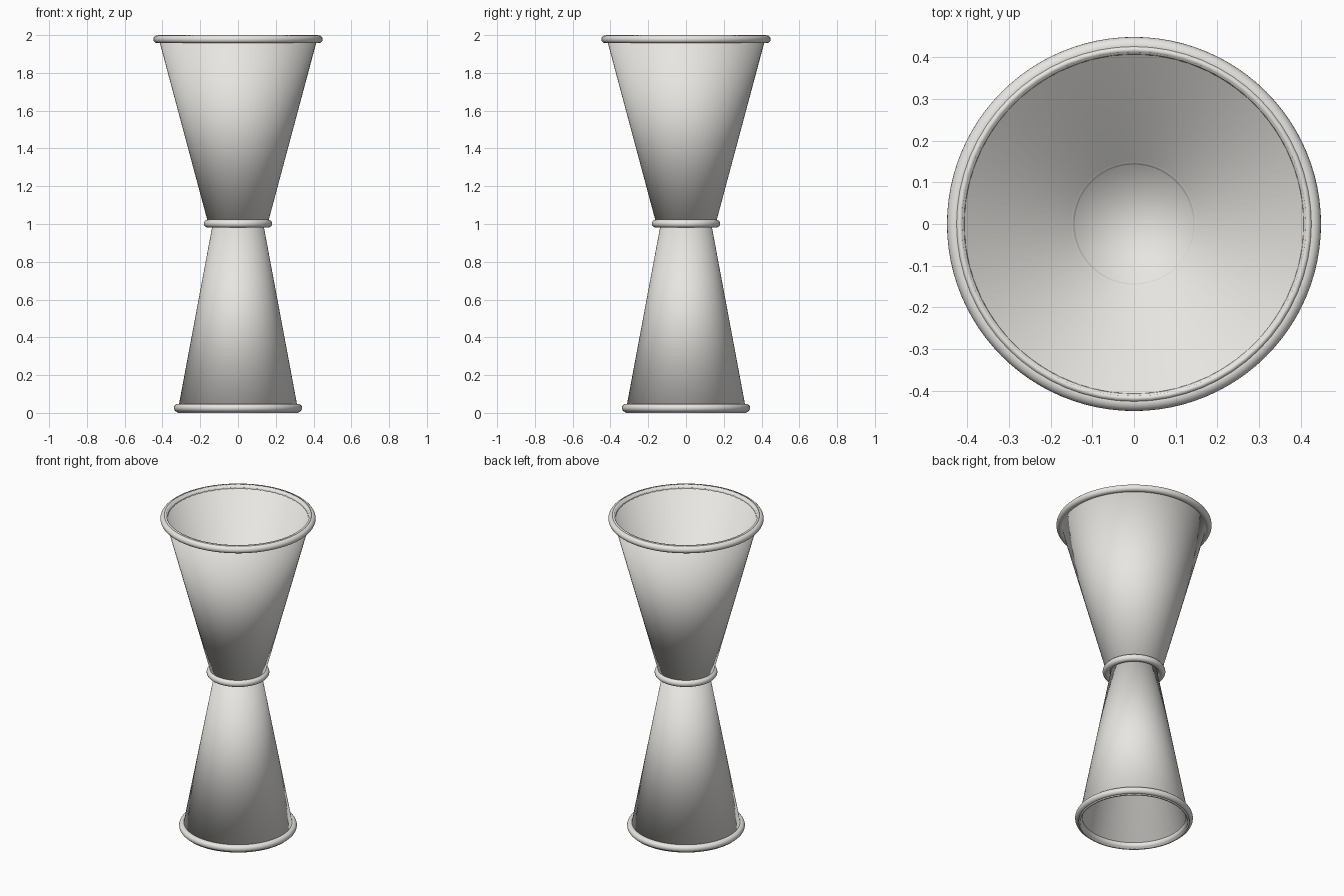
import bpy, bmesh, math

if "Cube" in bpy.data.objects:
    bpy.data.objects.remove(bpy.data.objects["Cube"])

SEG = 64

# Warm light grey metal
metal = bpy.data.materials.new("warm_grey")
metal.diffuse_color = (0.8, 0.79, 0.76, 1)
metal.use_nodes = True
metal.node_tree.nodes["Principled BSDF"].inputs["Base Color"].default_value = metal.diffuse_color


def cup(name, r_base, z_base, r_rim, z_rim, wall=0.013):
    """Hollow cone: closed base, outer wall, flat lip, inner wall, floor; fully smooth."""
    d = 1 if z_rim > z_base else -1
    slope = (r_rim - r_base) / abs(z_rim - z_base)
    profile = [(r_base, z_base), (r_rim, z_rim), (r_rim - wall, z_rim),
               (r_base - wall + slope * wall, z_base + d * wall)]
    bm = bmesh.new()
    loops = [[bm.verts.new((r * math.cos(2 * math.pi * i / SEG),
                            r * math.sin(2 * math.pi * i / SEG), z)) for i in range(SEG)]
             for r, z in profile]
    for lo, hi in zip(loops, loops[1:]):
        for i in range(SEG):
            j = (i + 1) % SEG
            bm.faces.new((lo[i], lo[j], hi[j], hi[i]))
    bm.faces.new(loops[0])
    bm.faces.new(loops[-1])
    bmesh.ops.recalc_face_normals(bm, faces=bm.faces)
    for f in bm.faces:
        f.smooth = True
    me = bpy.data.meshes.new(name)
    bm.to_mesh(me)
    bm.free()
    me.materials.append(metal)
    bpy.context.collection.objects.link(bpy.data.objects.new(name, me))


def ring(name, major, z, minor=0.021):
    bpy.ops.mesh.primitive_torus_add(location=(0, 0, z), major_radius=major, minor_radius=minor,
                                     major_segments=96, minor_segments=20)
    obj = bpy.context.object
    obj.name = name
    obj.data.materials.append(metal)
    bpy.ops.object.shade_smooth()


# Large upper cup and small inverted lower cup, meeting at the waist
cup("upper_cup", 0.157, 1.0, 0.425, 2.0)
cup("lower_cup", 0.134, 1.0, 0.321, 0.0)

# Rolled rims and waist band
ring("upper_rim", 0.427, 1.978)
ring("waist_band", 0.16, 1.002)
ring("lower_rim", 0.319, 0.026)
